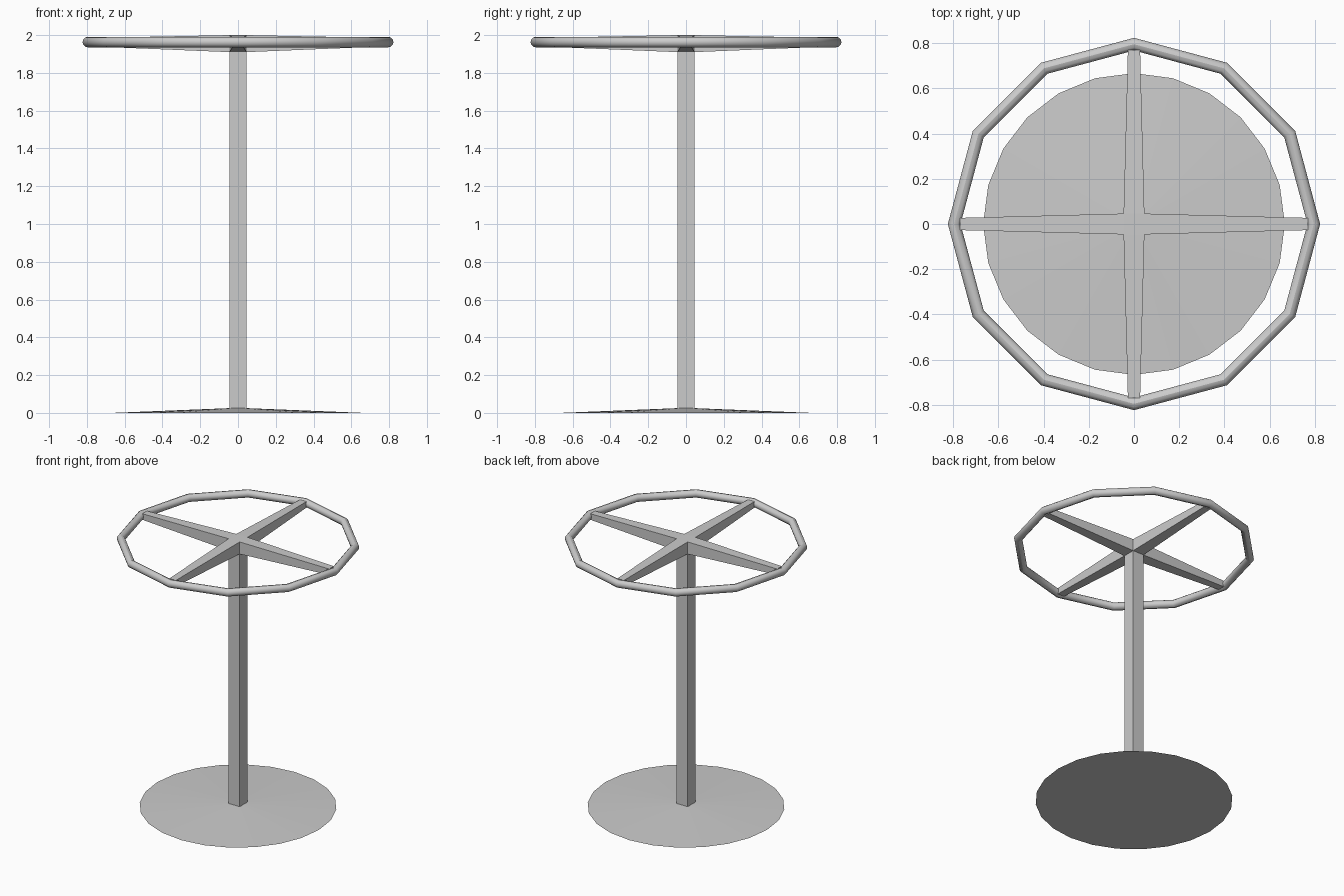
import bpy, bmesh
from math import radians, pi
from mathutils import Vector, Matrix

if "Cube" in bpy.data.objects:
    bpy.data.objects.remove(bpy.data.objects["Cube"])


def bm_object(name, bm):
    bmesh.ops.recalc_face_normals(bm, faces=bm.faces)
    mesh = bpy.data.meshes.new(name)
    bm.to_mesh(mesh)
    bm.free()
    obj = bpy.data.objects.new(name, mesh)
    bpy.context.collection.objects.link(obj)
    return obj


# Base: very shallow 24-sided cone with a flat underside
BASE_H = 0.027
bpy.ops.mesh.primitive_cone_add(vertices=24, radius1=0.667, radius2=0, depth=BASE_H,
                                location=(0, 0, BASE_H / 2))
bpy.context.object.name = "base_plate"

# Square pole, from the base up into the hub
POLE_TOP = 1.92
bpy.ops.mesh.primitive_cube_add(size=1, location=(0, 0, POLE_TOP / 2))
pole = bpy.context.object
pole.name = "pole"
pole.scale = (0.092, 0.092, POLE_TOP)

# Hub with four tapered spokes pulled out of its sides
bm = bmesh.new()
bmesh.ops.create_cube(bm, size=1, matrix=Matrix.Translation((0, 0, 1.955))
                      @ Matrix.Diagonal((0.092, 0.092, 0.09, 1)))
bm.normal_update()
for face in [f for f in bm.faces if abs(f.normal.z) < 0.5]:
    out = face.normal.copy()
    side = out.cross(Vector((0, 0, 1)))
    tip = bmesh.ops.extrude_discrete_faces(bm, faces=[face])["faces"][0]
    for v in tip.verts:
        across = 1 if v.co.dot(side) > 0 else -1
        z = 1.985 if v.co.z > 1.955 else 1.94
        v.co = out * 0.77 + side * across * 0.027 + Vector((0, 0, z))
bm_object("spokes", bm)

# Twelve-sided top ring
bpy.ops.mesh.primitive_torus_add(major_segments=12, minor_segments=12, major_radius=0.795,
                                 minor_radius=0.028, location=(0, 0, 1.963))
bpy.context.object.name = "top_ring"
bpy.ops.object.shade_smooth_by_angle(angle=radians(31))
